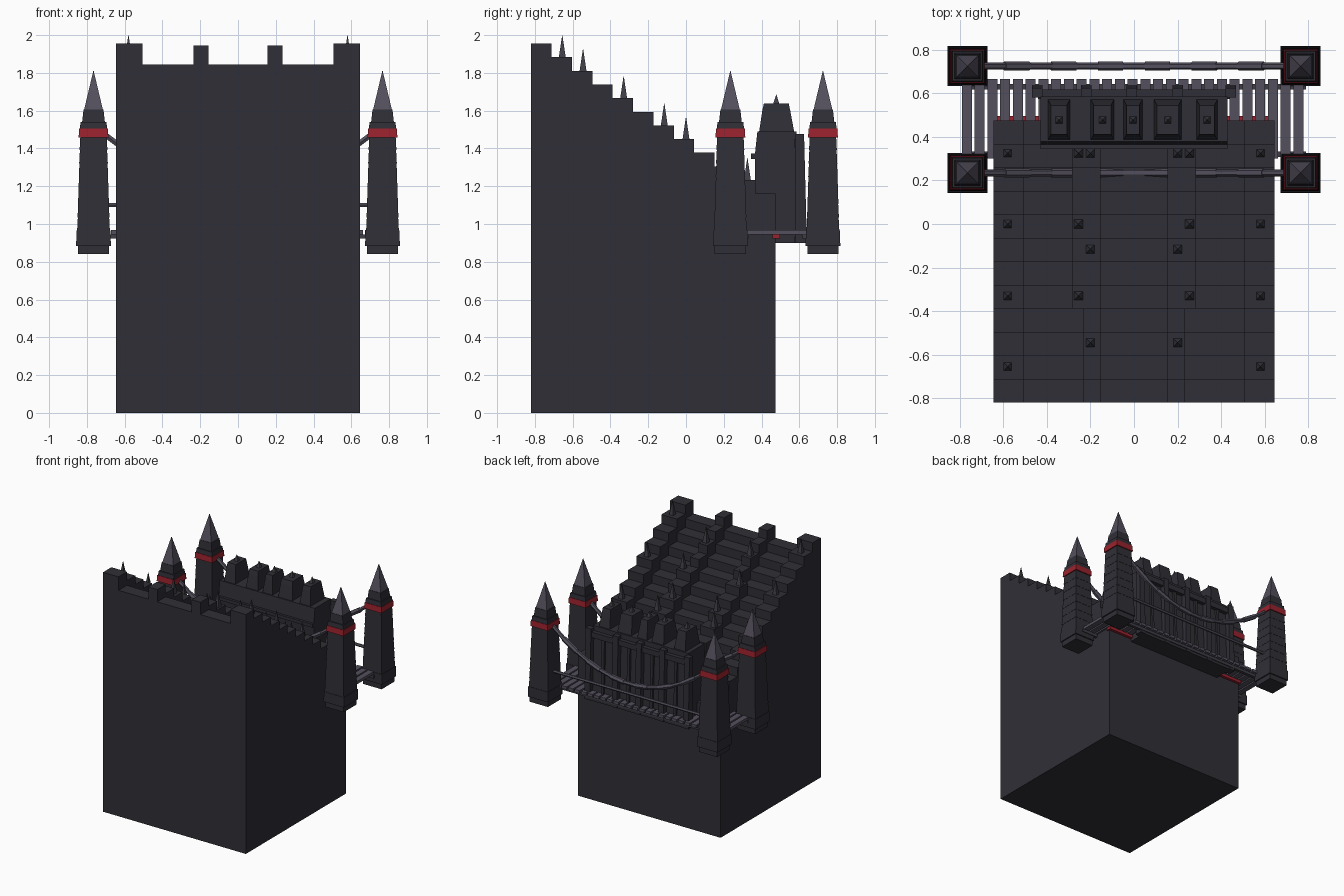
import bpy, bmesh, math
from mathutils import Vector

if "Cube" in bpy.data.objects:
    bpy.data.objects.remove(bpy.data.objects["Cube"])


def material(name, rgb):
    m = bpy.data.materials.new(name)
    m.use_nodes = True
    m.diffuse_color = (*rgb, 1)
    bsdf = next(n for n in m.node_tree.nodes if n.type == "BSDF_PRINCIPLED")
    bsdf.inputs["Base Color"].default_value = (*rgb, 1)
    bsdf.inputs["Roughness"].default_value = 0.9
    return m


STONE = material("dark stone", (0.028, 0.028, 0.037))
SLATE = material("slate", (0.05, 0.048, 0.062))
STEEL = material("violet grey", (0.088, 0.08, 0.11))
RED = material("red", (0.33, 0.016, 0.027))


def finish(name, bm, mat):
    bmesh.ops.recalc_face_normals(bm, faces=bm.faces)
    mesh = bpy.data.meshes.new(name)
    bm.to_mesh(mesh)
    bm.free()
    mesh.materials.append(mat)
    ob = bpy.data.objects.new(name, mesh)
    bpy.context.collection.objects.link(ob)
    return ob


def loft(bm, rings):
    """Skin a list of equal-length point rings and cap both ends."""
    vs = [[bm.verts.new(p) for p in r] for r in rings]
    n = len(vs[0])
    for a, b in zip(vs, vs[1:]):
        for i in range(n):
            j = (i + 1) % n
            bm.faces.new((a[i], a[j], b[j], b[i]))
    bm.faces.new(vs[0][::-1])
    bm.faces.new(vs[-1])


def rect(x, y, z, hx, hy):
    return [(x + a * hx, y + b * hy, z) for a, b in ((-1, -1), (1, -1), (1, 1), (-1, 1))]


def add_box(bm, x0, x1, y0, y1, z0, z1):
    x, y, hx, hy = (x0 + x1) / 2, (y0 + y1) / 2, (x1 - x0) / 2, (y1 - y0) / 2
    loft(bm, [rect(x, y, z0, hx, hy), rect(x, y, z1, hx, hy)])


def add_spike(bm, x, y, z, r, h):
    loft(bm, [rect(x, y, z, r, r), rect(x, y, z + h, 0.0008, 0.0008)])


def extrude_x(bm, profile, x0, x1):
    loft(bm, [[(x, y, z) for y, z in profile] for x in (x0, x1)])


# Stepped main block, built as bands across its width
ROWS, FRONT, BACK, TOP = 12, -0.82, 0.475, 1.955
RUN, DROP = (BACK - FRONT) / ROWS, 0.0722


def step_height(y):
    return TOP - DROP * min(ROWS - 1, int((y - FRONT) / RUN))


def stairs(bm, x0, x1, lower, first=0, last=ROWS):
    profile = [(FRONT + first * RUN, 0)]
    for i in range(first, last):
        z = TOP - lower - i * DROP
        profile += [(FRONT + i * RUN, z), (FRONT + (i + 1) * RUN, z)]
    profile.append((FRONT + last * RUN, 0))
    extrude_x(bm, profile, x0, x1)


bm = bmesh.new()
stairs(bm, -0.155, 0.155, 0.11)
for s in (-1, 1):
    def band(a, b, *args):
        stairs(bm, min(s * a, s * b), max(s * a, s * b), *args)
    band(0.505, 0.645, 0)
    band(0.155, 0.235, 0.01)
    band(0.285, 0.505, 0.11)
    band(0.235, 0.285, 0.11, 0, 4)
    band(0.235, 0.285, 0.01, 4, ROWS)
finish("stepped_block", bm, STONE)

# Small spikes on the stairs
bm = bmesh.new()
for s in (-1, 1):
    for x, ys in ((0.58, (-0.655, -0.33, 0, 0.325)), (0.2, (-0.545, -0.115, 0.325)),
                  (0.255, (-0.33, 0, 0.325))):
        for y in ys:
            add_spike(bm, s * x, y, step_height(y) - 0.012, 0.02, 0.128)
finish("stair_spikes", bm, SLATE)


# Four corner towers
def tower(name, x, y):
    bm = bmesh.new()
    add_box(bm, x - 0.083, x + 0.083, y - 0.083, y + 0.083, 0.84, 0.887)
    loft(bm, [rect(x, y, 0.883, 0.092, 0.092), rect(x, y, 0.965, 0.09, 0.09)])
    courses = 7
    h = (1.462 - 0.962) / courses
    for i in range(courses):
        r = 0.087 - 0.0022 * i
        z = 0.962 + i * h
        loft(bm, [rect(x, y, z, r, r), rect(x, y, z + h, r - 0.004, r - 0.004)])
    loft(bm, [rect(x, y, 1.5, 0.073, 0.073), rect(x, y, 1.54, 0.068, 0.068)])
    loft(bm, [rect(x, y, 1.54, 0.06, 0.06), rect(x, y, 1.605, 0.053, 0.053)])
    finish(name, bm, STONE)
    bm = bmesh.new()
    loft(bm, [rect(x, y, 1.458, 0.079, 0.079), rect(x, y, 1.505, 0.076, 0.076)])
    finish(name + "_band", bm, RED)
    bm = bmesh.new()
    add_spike(bm, x, y, 1.604, 0.05, 0.207)
    finish(name + "_spire", bm, STEEL)


for side, x in (("right", -0.765), ("left", 0.765)):
    for end, y in (("front", 0.235), ("back", 0.725)):
        tower(f"{end}_{side}_tower", x, y)


# Segmented hanging cables and straight rails between the towers
def rod(bm, a, b, r):
    a, b = Vector(a), Vector(b)
    d = (b - a).normalized()
    u = Vector((0, 1, 0))
    w = d.cross(u)
    ring = [u * math.cos(t) * r + w * math.sin(t) * r
            for t in (math.tau * k / 6 for k in range(6))]
    loft(bm, [[p + q for q in ring] for p in (a, b)])


def cable_point(x, y):
    return (x, y, 1.18 + 0.29 * (x / 0.7) ** 2)


for end, y in (("front", 0.235), ("back", 0.725)):
    bm = bmesh.new()
    n = 13
    for i in range(n):
        x0, x1 = (-0.7 + 1.4 * (i + k) / n for k in (-0.03, 1.03))
        rod(bm, cable_point(x0, y), cable_point(x1, y), 0.021 if i % 2 else 0.016)
    finish(end + "_cable", bm, STEEL)
    bm = bmesh.new()
    rod(bm, (-0.7, y, 1.1), (0.7, y, 1.1), 0.012)
    finish(end + "_rail", bm, STEEL)

# Plank deck
bm = bmesh.new()
planks = 27
pitch = 1.58 / planks
for i in range(planks):
    x = -0.79 + i * pitch
    add_box(bm, x, x + 0.046, 0.3, 0.665, 0.945, 0.968)
finish("deck_planks", bm, STEEL)
bm = bmesh.new()
for y in (0.32, 0.63):
    add_box(bm, -0.79, 0.79, y - 0.012, y + 0.012, 0.922, 0.945)
finish("deck_beams", bm, SLATE)
bm = bmesh.new()
add_box(bm, -0.655, 0.655, 0.458, 0.497, 0.922, 0.946)
finish("red_beam", bm, RED)

# Hall with ledges and buttresses
bm = bmesh.new()
hall = [(0.37, 0.9), (0.365, 1.37), (0.378, 1.49), (0.585, 1.49), (0.605, 0.9)]
extrude_x(bm, hall, -0.43, 0.43)
add_box(bm, -0.43, 0.43, 0.345, 0.385, 1.345, 1.372)
add_box(bm, -0.44, 0.44, 0.575, 0.618, 1.405, 1.45)
add_box(bm, -0.44, 0.44, 0.575, 0.635, 0.9, 0.935)
finish("hall", bm, STONE)
bm = bmesh.new()
for x in (-0.445, -0.22, -0.01, 0.2, 0.445):
    extrude_x(bm, [(0.58, 0.9), (0.58, 1.477), (0.625, 1.477), (0.64, 0.9)],
              x - 0.024, x + 0.024)
for x in (-0.33, -0.115, 0.095, 0.325):
    extrude_x(bm, [(0.58, 0.9), (0.58, 1.41), (0.606, 1.41), (0.618, 0.9)],
              x - 0.012, x + 0.012)
finish("hall_buttresses", bm, STONE)

# Tapered battlements with a spike on each
caps, tips = bmesh.new(), bmesh.new()
for x, w in ((-0.345, 0.052), (-0.145, 0.055), (-0.005, 0.045), (0.155, 0.065), (0.335, 0.05)):
    loft(caps, [rect(x, 0.48, 1.48, w, 0.094), rect(x, 0.478, 1.6, w - 0.012, 0.074),
                rect(x, 0.478, 1.637, w - 0.015, 0.066)])
    add_spike(tips, x, 0.478, 1.63, 0.018, 0.055)
finish("hall_battlements", caps, STONE)
finish("battlement_spikes", tips, SLATE)
